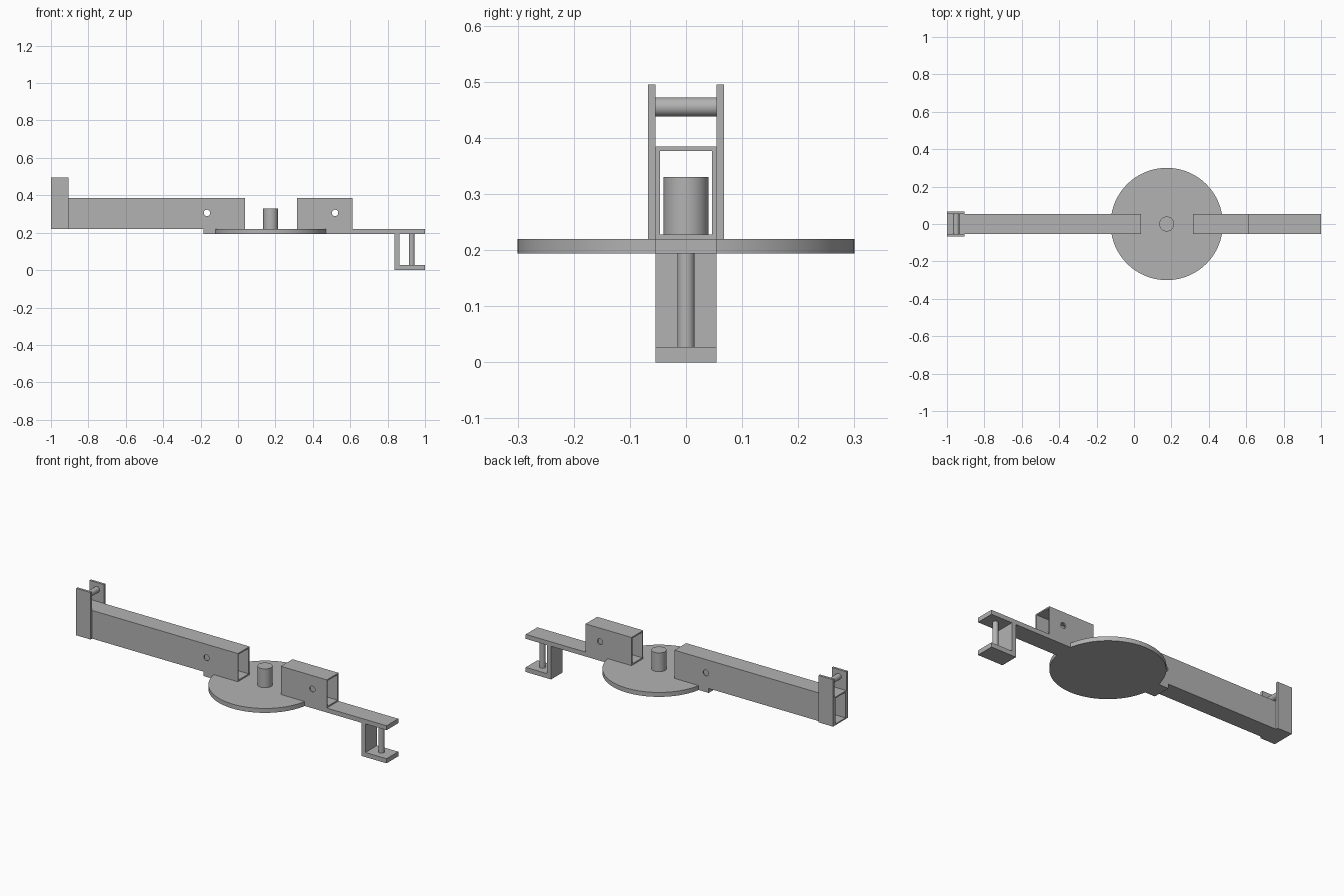
import bpy
import math
from mathutils import Matrix

cube = bpy.data.objects.get("Cube")
if cube:
    bpy.data.objects.remove(cube, do_unlink=True)

steel = bpy.data.materials.new("grey_steel")
steel.use_nodes = True
GREY = (0.45, 0.45, 0.45, 1)
steel.diffuse_color = GREY
steel.node_tree.nodes["Principled BSDF"].inputs["Base Color"].default_value = GREY


def finish(name):
    obj = bpy.context.object
    obj.name = name
    obj.data.materials.append(steel)
    return obj


def box(name, x, y, z):
    """Box from (min, max) ranges on each axis."""
    bpy.ops.mesh.primitive_cube_add(size=1)
    mid = Matrix.Translation([sum(r) / 2 for r in (x, y, z)])
    size = Matrix.Diagonal([r[1] - r[0] for r in (x, y, z)] + [1])
    obj = finish(name)
    obj.data.transform(mid @ size)
    return obj


def rod(name, centre, radius, length, along_y=False, sides=48):
    bpy.ops.mesh.primitive_cylinder_add(vertices=sides, radius=radius, depth=length)
    obj = finish(name)
    turn = Matrix.Rotation(math.pi / 2 if along_y else 0, 4, 'X')
    obj.data.transform(Matrix.Translation(centre) @ turn)
    smooth(obj)
    return obj


def select(obj):
    bpy.ops.object.select_all(action='DESELECT')
    obj.select_set(True)
    bpy.context.view_layer.objects.active = obj


def smooth(obj):
    select(obj)
    bpy.ops.object.shade_smooth_by_angle(angle=math.radians(30))


def combine(obj, tool, operation):
    """Apply a boolean and discard the tool."""
    mod = obj.modifiers.new("boolean", 'BOOLEAN')
    mod.operation = operation
    mod.solver = 'EXACT'
    mod.object = tool
    select(obj)
    bpy.ops.object.modifier_apply(modifier=mod.name)
    bpy.data.objects.remove(tool, do_unlink=True)


HALF = 0.054           # half width of bar and tubes
LOW, DECK = 0.194, 0.22  # underside and top of the base
TUBE_TOP = 0.385
WALL = 0.008
DISC_X = 0.175

# Base: round plate merged with the flat bar
base = rod("base_plate", (DISC_X, 0, (LOW + DECK) / 2), 0.3, DECK - LOW, sides=96)
combine(base, box("bar", (-0.185, 1), (-HALF, HALF), (LOW, DECK)), 'UNION')
smooth(base)

# Central pivot post
rod("pivot_post", (DISC_X, 0, (DECK + 0.33) / 2), 0.04, 0.33 - DECK)


# Hollow square tubes with a cross-drilled hole
def tube(name, x0, x1, hole_x):
    obj = box(name, (x0, x1), (-HALF, HALF), (DECK, TUBE_TOP))
    inside = HALF - WALL
    bore = box("bore", (x0 - 0.1, x1 + 0.1), (-inside, inside),
               (DECK + WALL, TUBE_TOP - WALL))
    combine(obj, bore, 'DIFFERENCE')
    drill = rod("drill", (hole_x, 0, 0.306), 0.017, 0.3, True, 32)
    combine(obj, drill, 'DIFFERENCE')
    smooth(obj)


tube("long_tube", -1, 0.037, -0.166)
tube("short_tube", 0.315, 0.613, 0.519)

# Fork plates and cross pin at the end of the long tube
for side, name in ((1, "fork_plate_back"), (-1, "fork_plate_front")):
    box(name, (-1, -0.906), sorted((side * HALF, side * 0.068)), (DECK, 0.495))
rod("fork_pin", (-0.951, 0, 0.455), 0.017, 2 * HALF, True)

# Hanging bracket with its upright pin
box("bracket_wall", (0.836, 0.863), (-HALF, HALF), (0, LOW))
box("bracket_foot", (0.863, 1), (-HALF, HALF), (0, 0.027))
rod("bracket_pin", (0.929, 0, (0.027 + LOW) / 2), 0.0155, LOW - 0.027)
